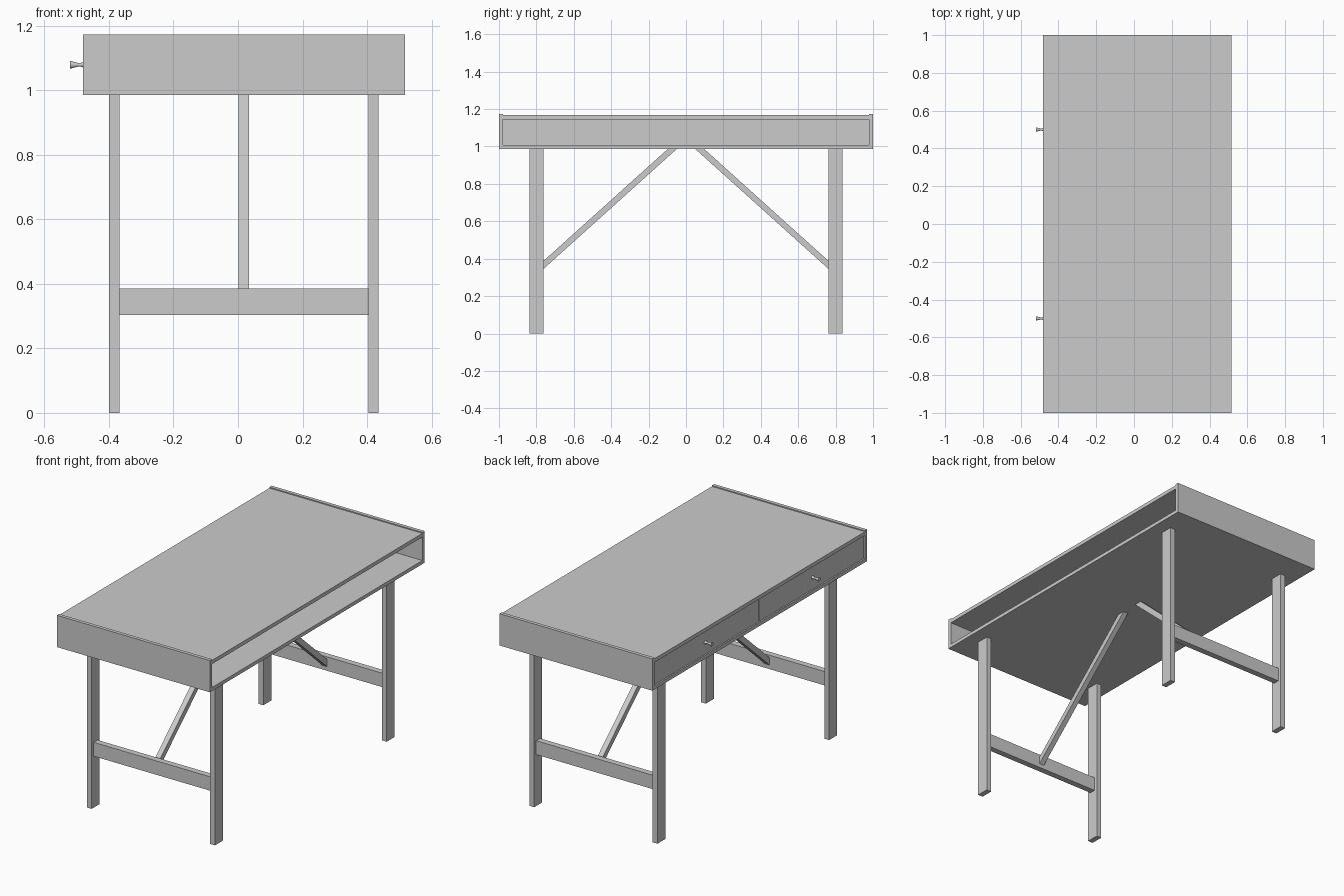
import bpy
import bmesh
import math
from mathutils import Matrix

cube = bpy.data.objects.get("Cube")
if cube:
    bpy.data.objects.remove(cube, do_unlink=True)

grey = bpy.data.materials.new("plain grey")
grey.use_nodes = True
COLOUR = (0.6, 0.6, 0.6, 1)
grey.diffuse_color = COLOUR
grey.node_tree.nodes["Principled BSDF"].inputs["Base Color"].default_value = COLOUR


def finish(name, bm):
    bmesh.ops.recalc_face_normals(bm, faces=bm.faces)
    mesh = bpy.data.meshes.new(name)
    bm.to_mesh(mesh)
    bm.free()
    mesh.materials.append(grey)
    obj = bpy.data.objects.new(name, mesh)
    bpy.context.collection.objects.link(obj)
    return obj


def box(name, x, y, z):
    """Box between pairs of limits."""
    bm = bmesh.new()
    bmesh.ops.create_cube(bm, size=1)
    for v in bm.verts:
        v.co = [lim[0] if c < 0 else lim[1] for c, lim in zip(v.co, (x, y, z))]
    return finish(name, bm)


def prism(name, profile, x):
    """Side profile of (y, z) points extruded along x."""
    bm = bmesh.new()
    face = bm.faces.new([bm.verts.new((x[0], y, z)) for y, z in profile])
    new = bmesh.ops.extrude_face_region(bm, geom=[face])["geom"]
    for v in new:
        if isinstance(v, bmesh.types.BMVert):
            v.co.x = x[1]
    return finish(name, bm)


def lathe(name, profile, centre, sides=16):
    """Profile of (distance, radius) turned around the -x axis."""
    bm = bmesh.new()
    rings = []
    for d, r in profile:
        ring = []
        for i in range(sides):
            a = math.tau * i / sides
            ring.append(bm.verts.new((-d, r * math.cos(a), r * math.sin(a))))
        rings.append(ring)
    for a, b in zip(rings, rings[1:]):
        for i in range(sides):
            j = (i + 1) % sides
            bm.faces.new((a[i], a[j], b[j], b[i]))
    bm.faces.new(rings[0])
    bm.faces.new(rings[-1])
    bm.transform(Matrix.Translation(centre))
    obj = finish(name, bm)
    for p in obj.data.polygons:
        p.use_smooth = len(p.vertices) == 4
    return obj


BACK, OPEN = -0.481, 0.517     # drawer side and open shelf side
LOW, HIGH = 0.986, 1.173       # case height
T = 0.021                      # board thickness
IN = 1 - T

# Case boards
box("case_bottom", (BACK, OPEN), (-IN, IN), (LOW, LOW + T))
box("desk_top", (BACK, OPEN), (-IN, IN), (1.145, 1.167))
box("shelf_back", (0.0, 0.02), (-IN, IN), (LOW + T, 1.145))

for side, s in (("right", -1), ("left", 1)):
    def span(a, b):
        return tuple(sorted((s * a, s * b)))

    box(side + "_end_panel", (BACK, OPEN), span(IN, 1), (LOW, HIGH))

    # Drawer with a turned, waisted knob
    box(side + "_drawer", (BACK + 0.006, 0.0), span(0.002, IN - 0.002),
        (LOW + T + 0.002, 1.143))
    lathe(side + "_knob",
          [(0, 0.010), (0.012, 0.006), (0.022, 0.006), (0.045, 0.012)],
          (BACK + 0.006, s * 0.5, 1.079))

    # Leg frame
    box(side + "_drawer_side_leg", (-0.40, -0.368), span(0.762, 0.837), (0, LOW))
    box(side + "_shelf_side_leg", (0.404, 0.436), span(0.762, 0.837), (0, LOW))
    box(side + "_stretcher", (-0.368, 0.404), span(0.782, 0.818), (0.303, 0.385))

    # Sloping brace from stretcher to case
    prism(side + "_brace",
          [(s * 0.782, 0.327), (s * 0.782, 0.370), (s * 0.098, LOW), (s * 0.05, LOW)],
          (0.002, 0.034))
